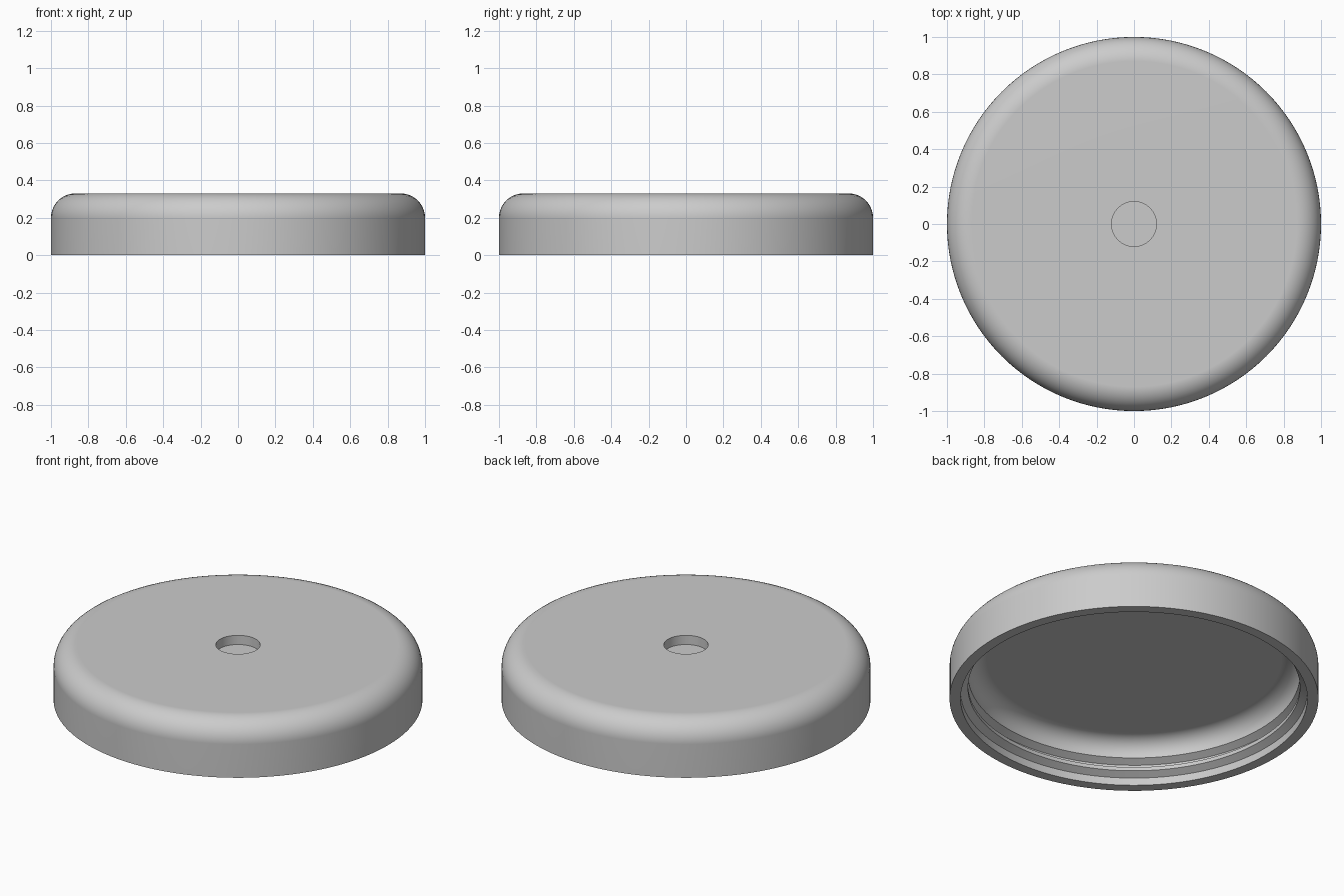
import bpy
import bmesh
from math import sin, cos, pi
from mathutils import Vector

cube = bpy.data.objects.get("Cube")
if cube:
    bpy.data.objects.remove(cube, do_unlink=True)

SEGMENTS = 128
HEIGHT = 0.33
OUTER_FILLET = 0.13
INNER_FILLET = 0.10
CEILING = 0.25
WALL = 0.94     # inner wall radius at the mouth
CREST = 0.90    # inner radius at the beads


def fillet(r, z, radius, start, end, steps=10):
    """Arc of (radius, height) points around a centre."""
    angles = [start + (end - start) * i / steps for i in range(steps + 1)]
    return [(r + radius * cos(a), z + radius * sin(a)) for a in angles]


def lathe(name, profile, material):
    """Revolve a (radius, height) profile around the z axis."""
    bm = bmesh.new()
    verts = [bm.verts.new((r, 0, z)) for r, z in profile]
    edges = [bm.edges.new(pair) for pair in zip(verts, verts[1:])]
    bmesh.ops.spin(bm, geom=verts + edges, cent=Vector(), axis=(0, 0, 1),
                   angle=2 * pi, steps=SEGMENTS, use_duplicate=False)
    bmesh.ops.remove_doubles(bm, verts=bm.verts[:], dist=0.0005)
    bmesh.ops.recalc_face_normals(bm, faces=bm.faces[:])
    mesh = bpy.data.meshes.new(name)
    bm.to_mesh(mesh)
    bm.free()
    mesh.materials.append(material)
    obj = bpy.data.objects.new(name, mesh)
    bpy.context.collection.objects.link(obj)
    return obj


grey = bpy.data.materials.new("plain grey")
grey.use_nodes = True
grey.diffuse_color = (0.6, 0.6, 0.6, 1)
grey.node_tree.nodes["Principled BSDF"].inputs["Base Color"].default_value = (0.6, 0.6, 0.6, 1)

# Blind recess in the middle of the top
profile = [(0, HEIGHT - 0.055), (0.12, HEIGHT - 0.055), (0.12, HEIGHT)]
# Rounded shoulder and outer wall
profile += fillet(1 - OUTER_FILLET, HEIGHT - OUTER_FILLET, OUTER_FILLET, pi / 2, 0)
# Flat rim and mouth
profile += [(1, 0), (WALL, 0), (WALL, 0.045)]
# Lower bead, groove and slope of the upper bead
profile += [(CREST, 0.068), (CREST, 0.09), (WALL, 0.11), (WALL, 0.125), (CREST, 0.148)]
# Rounded inner corner and ceiling
profile += fillet(CREST - INNER_FILLET, CEILING - INNER_FILLET, INNER_FILLET, 0, pi / 2)
profile.append((0, CEILING))

lid = lathe("lid", profile, grey)

# Smooth curves, crisp rims
bpy.ops.object.select_all(action='DESELECT')
lid.select_set(True)
bpy.context.view_layer.objects.active = lid
bpy.ops.object.shade_smooth_by_angle(angle=pi / 6)
weighted = lid.modifiers.new("flat top normals", 'WEIGHTED_NORMAL')
weighted.keep_sharp = True
